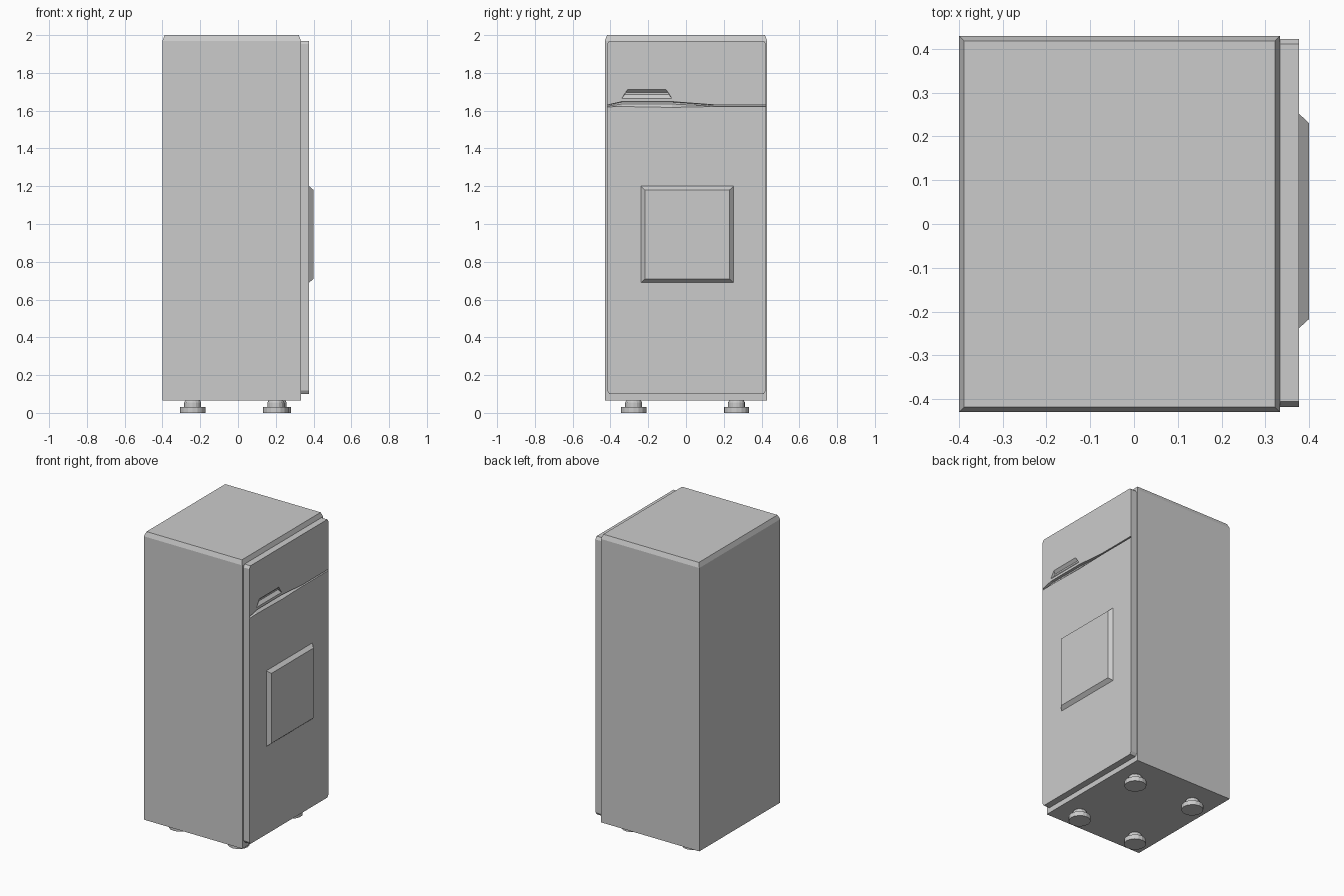
import bpy, bmesh, math

if "Cube" in bpy.data.objects:
    bpy.data.objects.remove(bpy.data.objects["Cube"])


def loft(name, loops):
    """Closed solid through a list of matching 3D loops."""
    bm = bmesh.new()
    rings = [[bm.verts.new(p) for p in loop] for loop in loops]
    n = len(rings[0])
    for a, b in zip(rings, rings[1:]):
        for i in range(n):
            j = (i + 1) % n
            bm.faces.new((a[i], a[j], b[j], b[i]))
    bm.faces.new(rings[0][::-1])
    bm.faces.new(rings[-1])
    bmesh.ops.recalc_face_normals(bm, faces=bm.faces[:])
    me = bpy.data.meshes.new(name)
    bm.to_mesh(me)
    bm.free()
    ob = bpy.data.objects.new(name, me)
    bpy.context.collection.objects.link(ob)
    return ob


def rect(x0, x1, y0, y1, z):
    return [(x0, y0, z), (x1, y0, z), (x1, y1, z), (x0, y1, z)]


def at_x(x, outline):
    return [(x, y, z) for y, z in outline]


def frame(y0, y1, z0, z1, c=0.0, d=0.0):
    """Upright rectangle outline, corners cut by c across and d up."""
    if not c:
        return [(y0, z0), (y1, z0), (y1, z1), (y0, z1)]
    return [(y0 + c, z0), (y1 - c, z0), (y1, z0 + d), (y1, z1 - d),
            (y1 - c, z1), (y0 + c, z1), (y0, z1 - d), (y0, z0 + d)]


def cut(target, cutter):
    cutter.hide_render = True
    mod = target.modifiers.new("cut", 'BOOLEAN')
    mod.operation = 'DIFFERENCE'
    mod.solver = 'EXACT'
    mod.object = cutter
    bpy.context.view_layer.objects.active = target
    bpy.ops.object.modifier_apply(modifier=mod.name)
    bpy.data.objects.remove(cutter)


BACK, FRONT = 0.333, 0.377

# cabinet with chamfered top
loft("cabinet", [rect(-0.4, BACK, -0.43, 0.43, 0.065),
                 rect(-0.4, BACK, -0.43, 0.43, 1.97),
                 rect(-0.388, 0.322, -0.418, 0.418, 2.0)])

# door slab with clipped corners
outline = frame(-0.418, 0.423, 0.10, 1.97, 0.012, 0.018)
door = loft("door", [at_x(BACK, outline), at_x(FRONT, outline)])

# seam between compartments, widening into a grip under the handle
seam_out = [(-0.416, 1.62), (-0.34, 1.622), (-0.075, 1.617), (0.15, 1.622),
            (0.421, 1.622), (0.421, 1.631), (0.15, 1.631),
            (-0.075, 1.648), (-0.34, 1.648), (-0.416, 1.63)]
seam_in = [(-0.416, 1.624), (-0.34, 1.635), (-0.075, 1.635), (0.15, 1.624),
           (0.421, 1.624), (0.421, 1.629), (0.15, 1.629),
           (-0.075, 1.645), (-0.34, 1.645), (-0.416, 1.629)]
cut(door, loft("seam_cutter", [at_x(0.42, seam_out), at_x(FRONT, seam_out),
                               at_x(0.36, seam_in)]))

# finger recess above the seam
recess_out = [(-0.34, 1.665), (-0.075, 1.665), (-0.105, 1.711), (-0.31, 1.711)]
recess_in = [(-0.325, 1.685), (-0.09, 1.685), (-0.095, 1.695), (-0.32, 1.695)]
cut(door, loft("recess_cutter", [at_x(0.42, recess_out), at_x(FRONT, recess_out),
                                 at_x(0.36, recess_in)]))

# raised panel with bevelled rim
loft("door_panel", [at_x(FRONT - 0.005, frame(-0.238, 0.252, 0.69, 1.20)),
                    at_x(FRONT, frame(-0.238, 0.252, 0.69, 1.20)),
                    at_x(0.40, frame(-0.217, 0.23, 0.71, 1.18))])

# stepped round feet
foot_profile = [(0.067, 0.0), (0.067, 0.03), (0.045, 0.03),
                (0.045, 0.055), (0.035, 0.07)]
for name, x, y in (("foot_front_left", -0.24, -0.277), ("foot_front_right", 0.20, -0.277),
                   ("foot_back_left", -0.24, 0.267), ("foot_back_right", 0.213, 0.267)):
    loft(name, [[(x + r * math.cos(a), y + r * math.sin(a), z)
                 for a in (i * math.tau / 16 for i in range(16))]
                for r, z in foot_profile])
